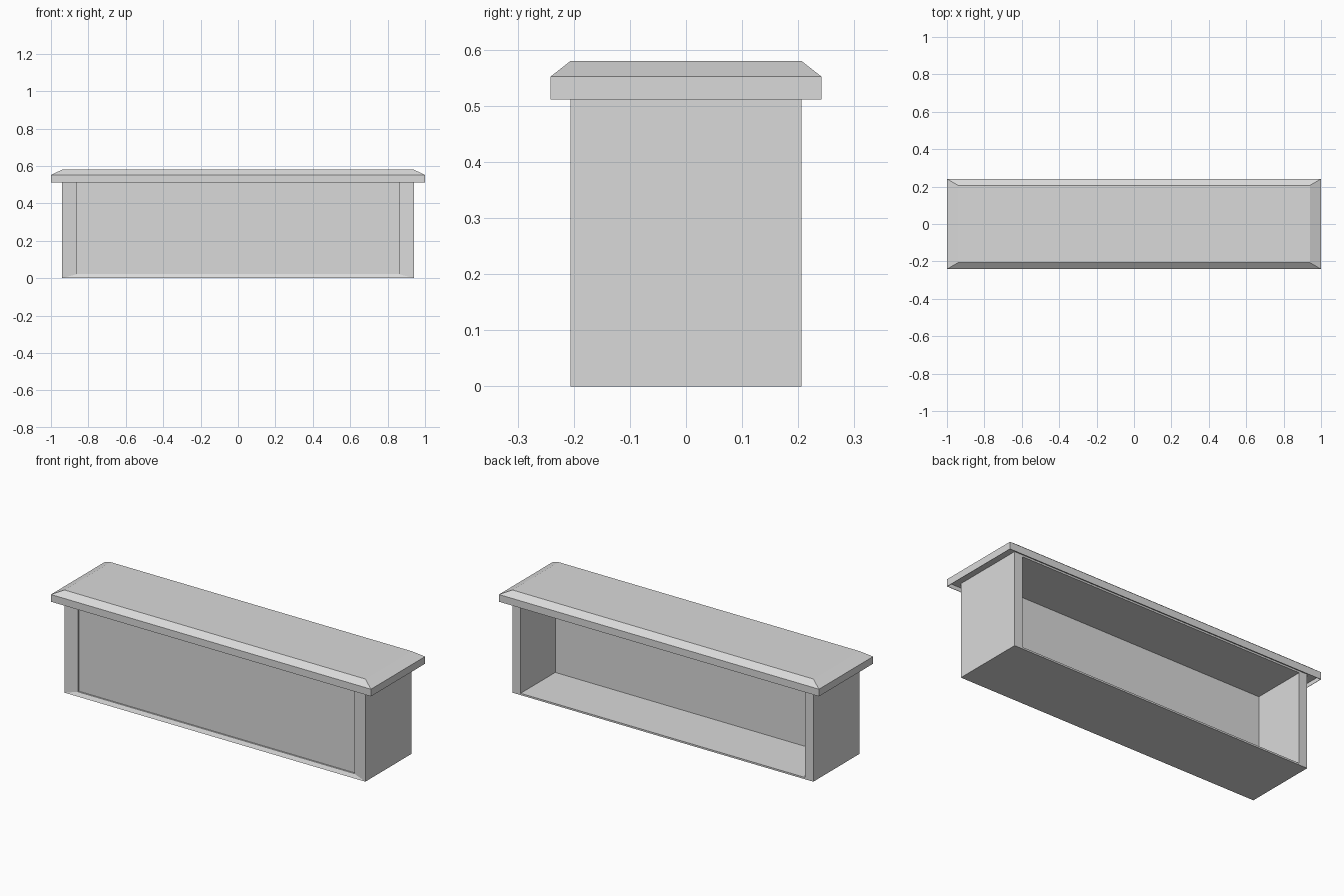
import bpy
import bmesh

old = bpy.data.objects.get("Cube")
if old:
    bpy.data.objects.remove(old, do_unlink=True)

grey = bpy.data.materials.new("plain grey")
grey.use_nodes = True
colour = (0.7, 0.7, 0.7, 1)
grey.diffuse_color = colour
grey.node_tree.nodes["Principled BSDF"].inputs["Base Color"].default_value = colour

HALF_X, HALF_Y = 0.94, 0.206      # counter body
SLAB_X, SLAB_Y = 1.0, 0.2415      # countertop
BODY_TOP = 0.534                  # body meets the slab above the skirt's lower edge
SKIRT_Z = 0.5115


def ring_y(half_x, y, margin):
    """Upright rectangle facing along y, inset from the body's top and bottom."""
    low, high = margin, BODY_TOP - margin
    return [(-half_x, y, low), (half_x, y, low), (half_x, y, high), (-half_x, y, high)]


def ring_z(half_x, half_y, z):
    """Level rectangle facing along z."""
    return [(-half_x, -half_y, z), (half_x, -half_y, z),
            (half_x, half_y, z), (-half_x, half_y, z)]


def loft(name, rings):
    """Closed solid through a series of rectangles."""
    bm = bmesh.new()
    loops = [[bm.verts.new(co) for co in ring] for ring in rings]
    bm.faces.new(loops[0])
    bm.faces.new(loops[-1])
    for a, b in zip(loops, loops[1:]):
        for i in range(4):
            j = (i + 1) % 4
            bm.faces.new((a[i], a[j], b[j], b[i]))
    bmesh.ops.recalc_face_normals(bm, faces=bm.faces)
    # Drop level faces hidden where the body and slab meet
    hidden = [f for f in bm.faces
              if all(abs(v.co.z - BODY_TOP) < 1e-4 and abs(v.co.x) < HALF_X + 1e-4
                     for v in f.verts)]
    bmesh.ops.delete(bm, geom=hidden, context="FACES")
    mesh = bpy.data.meshes.new(name)
    bm.to_mesh(mesh)
    bm.free()
    mesh.materials.append(grey)
    bpy.context.collection.objects.link(bpy.data.objects.new(name, mesh))


# Body: sunken front panel, bevelled frame, shell, open shelf space at the back
loft("counter_body", [
    ring_y(0.863, -HALF_Y + 0.02, 0.021),
    ring_y(0.863, -HALF_Y + 0.011, 0.021),
    ring_y(HALF_X, -HALF_Y, 0),
    ring_y(HALF_X, HALF_Y, 0),
    ring_y(0.889, HALF_Y, 0.01),
    ring_y(0.889, -0.103, 0.01),
])

# Countertop slab with a hanging skirt and a chamfered upper rim
loft("countertop", [
    ring_z(HALF_X, HALF_Y, BODY_TOP),
    ring_z(SLAB_X - 0.002, SLAB_Y - 0.002, BODY_TOP),
    ring_z(SLAB_X - 0.002, SLAB_Y - 0.002, SKIRT_Z),
    ring_z(SLAB_X, SLAB_Y, SKIRT_Z),
    ring_z(SLAB_X, SLAB_Y, 0.552),
    ring_z(HALF_X, HALF_Y, 0.58),
])
